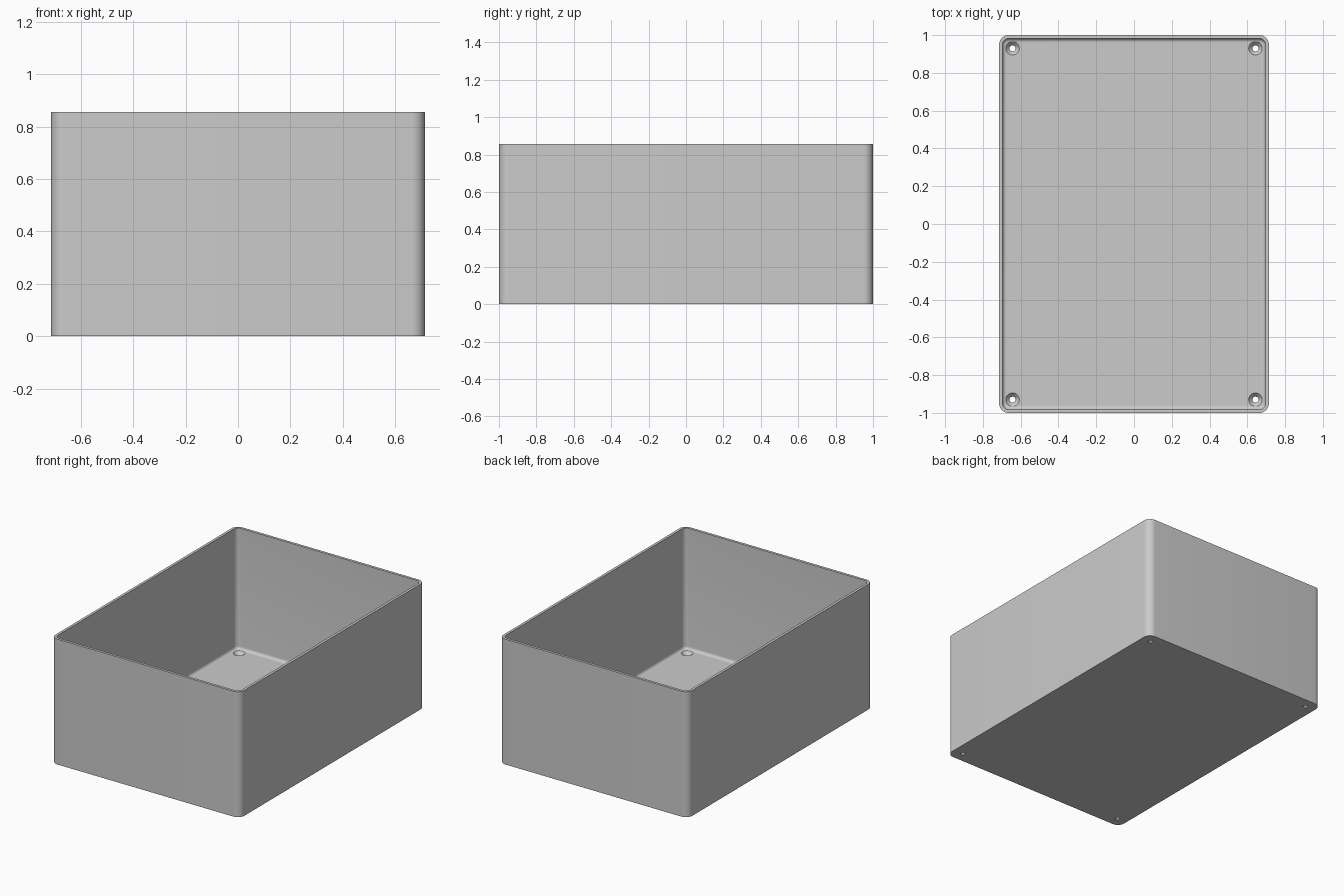
import bpy, bmesh, math

cube = bpy.data.objects.get("Cube")
if cube:
    bpy.data.objects.remove(cube, do_unlink=True)

HALF_X, HALF_Y, HEIGHT = 0.714, 1.0, 0.857
CORNER, WALL, FLOOR, FILLET = 0.05, 0.018, 0.03, 0.02
HOLE_X, HOLE_Y = 0.643, 0.93
STEPS = 10

grey = bpy.data.materials.new("Plain grey")
grey.use_nodes = True
grey.diffuse_color = (0.6, 0.6, 0.6, 1)
grey.node_tree.nodes["Principled BSDF"].inputs["Base Color"].default_value = grey.diffuse_color


def new_object(name, bm):
    bmesh.ops.recalc_face_normals(bm, faces=bm.faces)
    mesh = bpy.data.meshes.new(name)
    bm.to_mesh(mesh)
    bm.free()
    mesh.materials.append(grey)
    obj = bpy.data.objects.new(name, mesh)
    bpy.context.collection.objects.link(obj)
    return obj


def lofted(bm, rings):
    """Join rings of points with quads and cap both ends."""
    loops = [[bm.verts.new(p) for p in ring] for ring in rings]
    for a, b in zip(loops, loops[1:]):
        for i in range(len(a)):
            j = (i + 1) % len(a)
            bm.faces.new((a[i], a[j], b[j], b[i]))
    bm.faces.new(loops[0])
    bm.faces.new(loops[-1])


def rounded_ring(inset, z):
    radius = max(CORNER - inset, 0.008)
    points = []
    for quarter, (sx, sy) in enumerate([(1, 1), (-1, 1), (-1, -1), (1, -1)]):
        cx = sx * (HALF_X - inset - radius)
        cy = sy * (HALF_Y - inset - radius)
        for i in range(STEPS + 1):
            a = (quarter + i / STEPS) * math.pi / 2
            points.append((cx + radius * math.cos(a), cy + radius * math.sin(a), z))
    return points


# Open box: outer wall, rim, inner wall, fillet into the floor
profile = [(0, 0), (0, HEIGHT), (WALL, HEIGHT)]
for i in range(7):
    a = i / 6 * math.pi / 2
    profile.append((WALL + FILLET * (1 - math.cos(a)), FLOOR + FILLET * (1 - math.sin(a))))
bm = bmesh.new()
lofted(bm, [rounded_ring(*p) for p in profile])
box = new_object("open_box", bm)

# Countersunk screw holes in the four floor corners
bm = bmesh.new()
cutter_profile = [(0.016, -0.05), (0.016, 0.008), (0.036, FLOOR), (0.036, FLOOR + 0.03)]
for sx in (-1, 1):
    for sy in (-1, 1):
        lofted(bm, [[(sx * HOLE_X + r * math.cos(k * math.tau / 32),
                      sy * HOLE_Y + r * math.sin(k * math.tau / 32), z)
                     for k in range(32)] for r, z in cutter_profile])
cutter = new_object("screw_hole_cutter", bm)
cutter.hide_render = True

holes = box.modifiers.new("Screw holes", 'BOOLEAN')
holes.operation = 'DIFFERENCE'
holes.solver = 'EXACT'
holes.object = cutter
bpy.ops.object.select_all(action='DESELECT')
box.select_set(True)
bpy.context.view_layer.objects.active = box
bpy.ops.object.modifier_apply(modifier=holes.name)
bpy.data.objects.remove(cutter, do_unlink=True)
bpy.ops.object.shade_smooth_by_angle(angle=math.radians(30))
